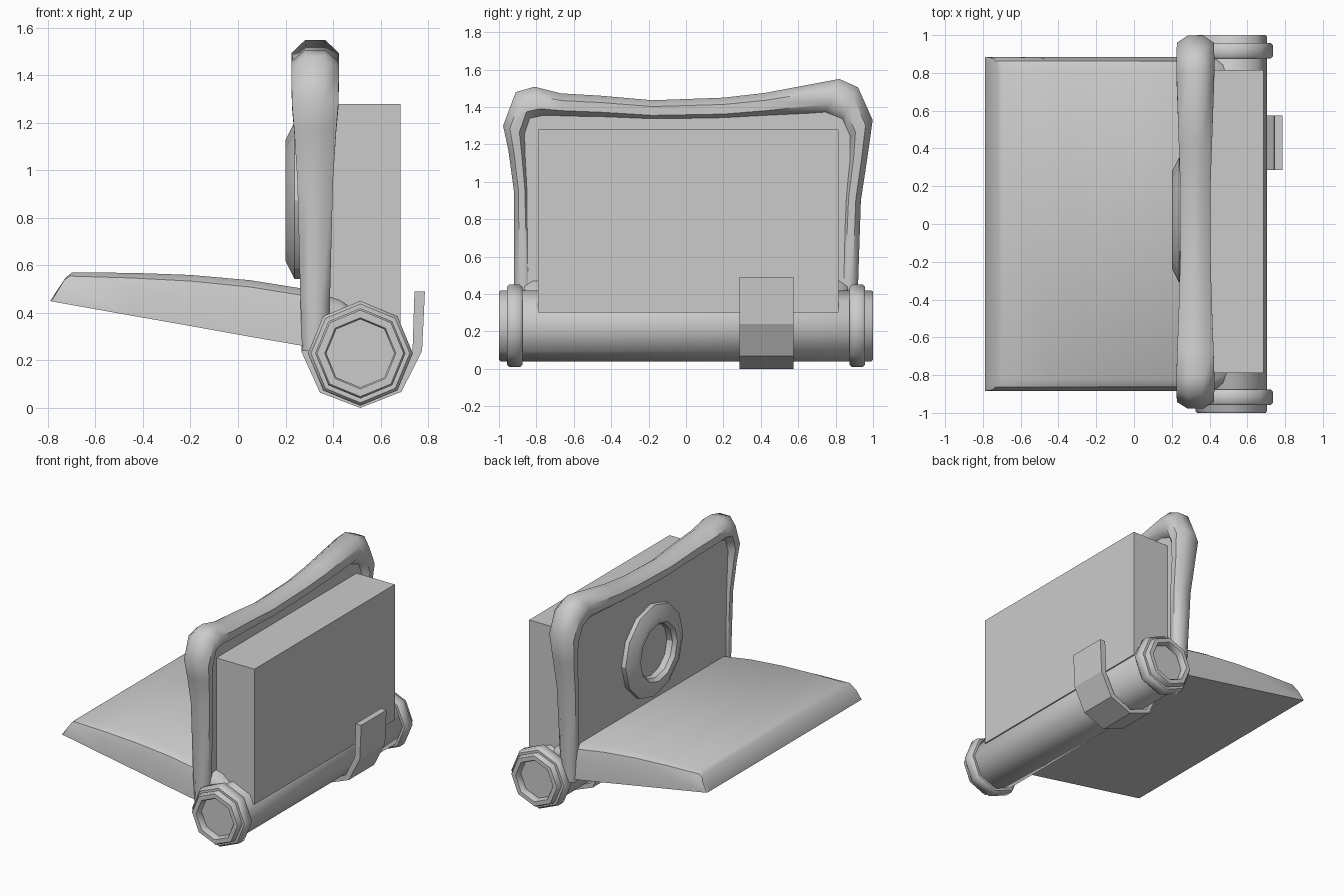
import bpy, bmesh
from math import pi, cos, sin, radians
from mathutils import Vector

if "Cube" in bpy.data.objects:
    bpy.data.objects.remove(bpy.data.objects["Cube"])


def build(name, verts, faces, smooth=None):
    me = bpy.data.meshes.new(name)
    me.from_pydata([tuple(v) for v in verts], [], faces)
    bm = bmesh.new()
    bm.from_mesh(me)
    bmesh.ops.remove_doubles(bm, verts=bm.verts, dist=1e-5)
    bmesh.ops.recalc_face_normals(bm, faces=bm.faces)
    bm.to_mesh(me)
    bm.free()
    ob = bpy.data.objects.new(name, me)
    bpy.context.collection.objects.link(ob)
    if smooth:
        bpy.ops.object.select_all(action='DESELECT')
        ob.select_set(True)
        bpy.context.view_layer.objects.active = ob
        bpy.ops.object.shade_smooth_by_angle(angle=radians(smooth))
    return ob


def loft(name, rings, smooth=None, caps=True, loop=False):
    """Skin a list of closed rings with equal point counts."""
    n, m = len(rings[0]), len(rings)
    verts = [v for r in rings for v in r]
    faces = [(i % m * n + j, i % m * n + (j + 1) % n,
              (i + 1) % m * n + (j + 1) % n, (i + 1) % m * n + j)
             for i in range(m if loop else m - 1) for j in range(n)]
    if caps and not loop:
        faces += [tuple(range(n)), tuple(range((m - 1) * n, m * n))]
    return build(name, verts, faces, smooth)


def lathe(name, profile, sides, place, smooth, loop=False):
    """Turn (radius, axial) points; place maps (u, v, axial) to space."""
    rings = [[place(r * cos(2 * pi * k / sides), r * sin(2 * pi * k / sides), a)
              for k in range(sides)] for r, a in profile]
    return loft(name, rings, smooth, True, loop)


def prism_x(name, yz, x0, x1):
    return loft(name, [[(x, y, z) for y, z in yz] for x in (x0, x1)])


# Seat flap: stations of bottom x, bottom z, top x, top z
stations = [(-.79, .45, -.79, .452), (-.785, .449, -.725, .55), (-.77, .446, -.70, .57),
            (-.45, .389, -.45, .569), (-.2, .345, -.2, .56), (.05, .30, .05, .538),
            (.27, .262, .27, .503), (.45, .235, .43, .455), (.51, .225, .50, .40)]
half = [(.885, 0), (.877, .6), (.862, .88), (.82, 1)]
rings = []
for i, (xb, zb, xt, zt) in enumerate(stations):
    w = .96 if i == len(stations) - 1 else 1
    pts = half + [(-y, t) for y, t in reversed(half)]
    rings.append([(xb + (xt - xb) * t, y * w, zb + (zt - zb) * t) for y, t in pts])
loft("seat_cushion", rings, 40)

# Padded backrest frame: outer y,z / inner y,z / half depth
path = [(-.91, .24, -.81, .24, .055), (-.92, .45, -.82, .45, .062),
        (-.92, .95, -.838, .97, .075), (-.95, 1.17, -.85, 1.15, .088),
        (-.978, 1.30, -.855, 1.25, .098), (-.91, 1.48, -.83, 1.33, .10),
        (-.81, 1.508, -.77, 1.342, .10), (-.67, 1.473, -.66, 1.342, .096),
        (-.45, 1.46, -.44, 1.335, .088), (-.18, 1.436, -.18, 1.322, .08),
        (.2, 1.45, .2, 1.326, .08), (.42, 1.475, .44, 1.342, .088),
        (.82, 1.55, .74, 1.36, .10), (.92, 1.505, .83, 1.325, .10),
        (.998, 1.33, .868, 1.24, .098), (.97, 1.13, .865, 1.12, .085),
        (.935, .90, .842, .92, .074), (.92, .45, .82, .45, .062),
        (.91, .24, .81, .24, .055)]
rings = []
for oy, oz, iy, iz, d in path:
    c = Vector(((oy + iy) / 2, (oz + iz) / 2))
    h = Vector((oy - iy, oz - iz)) / 2
    ring = []
    for k in range(8):
        a = pi / 8 + k * pi / 4
        s = 1 / cos(pi / 8)
        p = c + h * (cos(a) * s)
        ring.append((.325 + d * sin(a) * s, p.x, p.y))
    rings.append(ring)
loft("backrest_frame", rings, 50)

# Thin panel filling the frame
mid = [((a + c) / 2, (b + e) / 2) for a, b, c, e, _ in path]
prism_x("backrest_panel", mid, .27, .38)

# Storage box behind the panel
prism_x("rear_box", [(-.79, .30), (.815, .30), (.815, 1.28), (-.79, 1.28)], .36, .685)

# Round ring on the front of the panel
lathe("panel_ring", [(.33, .30), (.33, .238), (.255, .20), (.21, .20), (.19, .225), (.19, .30)],
      12, lambda u, v, a: (a, .022 + u, .873 + v), 30, True)


# Octagonal roll with recessed ends, plus a collar at each end
def on_roll(u, v, a):
    return (.515 + u, a, .23 + v)


end = [(.19, .99), (.182, 1.0), (.15, 1.0), (.143, .99), (.143, .95)]
roll = [(r, -a) for r, a in reversed(end)] + end
lathe("bedroll", roll, 8, on_roll, 46)
collar = [(.185, .958), (.208, .958), (.221, .945), (.221, .888), (.208, .875), (.185, .875)]
for side, s in (("left", -1), ("right", 1)):
    lathe(side + "_collar", [(r, a * s) for r, a in collar], 8, on_roll, 46, True)

# Strap hooked under the roll
outer = [(.787, .49), (.775, .24), (.688, .068), (.515, 0), (.345, .065), (.268, .235), (.266, .33)]
inner = [(.30, .33), (.302, .24), (.368, .09), (.515, .03), (.66, .095), (.735, .245), (.743, .49)]
quads = list(zip(outer, reversed(inner)))
loft("roll_strap", [[(o[0], .285, o[1]), (o[0], .575, o[1]), (i[0], .575, i[1]), (i[0], .285, i[1])]
                    for o, i in quads])
